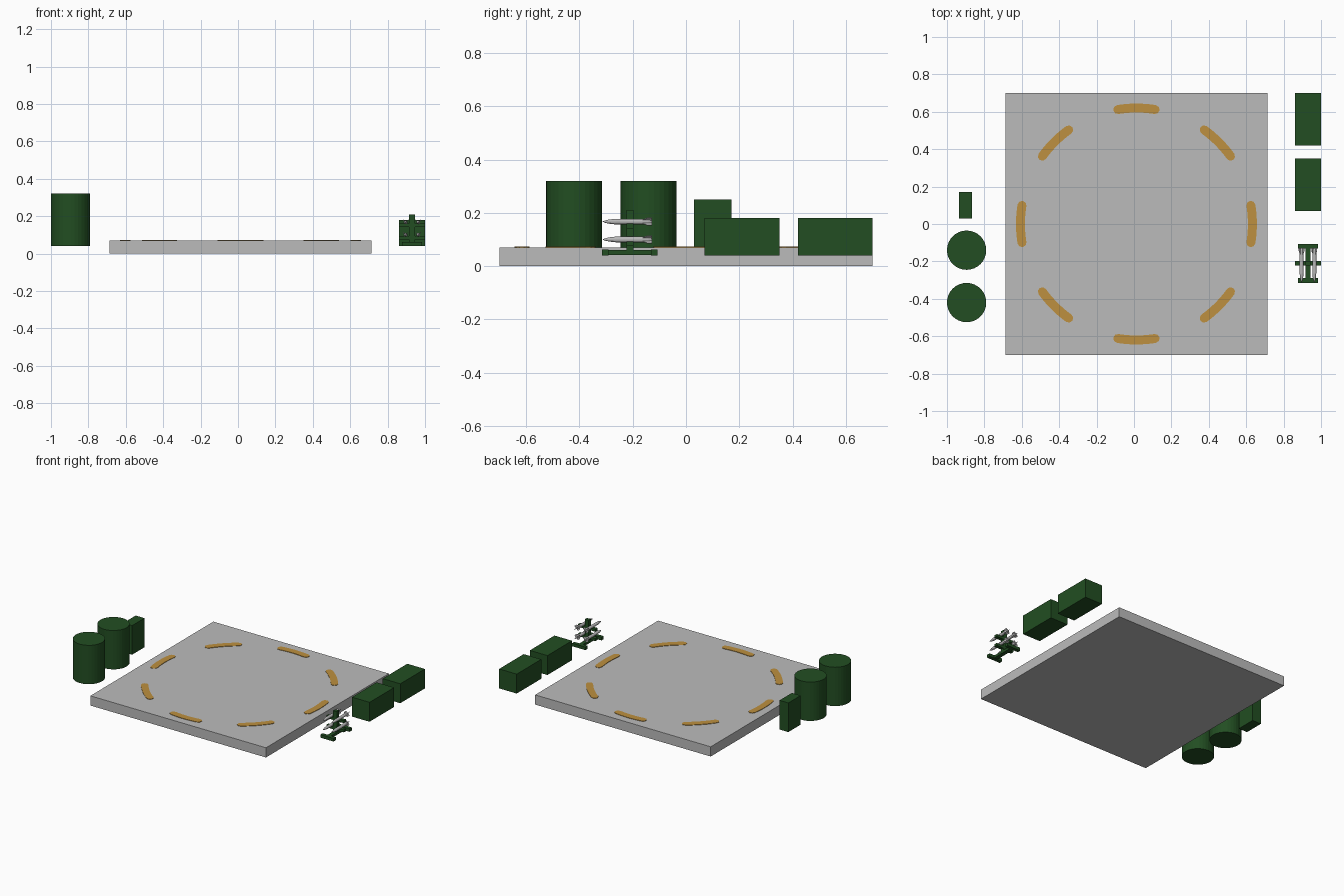
import bpy, bmesh, math
from mathutils import Matrix, Vector

if "Cube" in bpy.data.objects:
    bpy.data.objects.remove(bpy.data.objects["Cube"])


def material(name, rgb):
    m = bpy.data.materials.new(name)
    m.diffuse_color = (*rgb, 1)
    m.use_nodes = True
    m.node_tree.nodes["Principled BSDF"].inputs["Base Color"].default_value = m.diffuse_color
    return m


GREY = material("concrete_grey", (0.5, 0.5, 0.5))
GREEN = material("army_green", (0.016, 0.076, 0.016))
AMBER = material("amber_paint", (0.51, 0.28, 0.05))
SILVER = material("missile_silver", (0.5, 0.5, 0.5))


def finish(name, bm, mat):
    bmesh.ops.recalc_face_normals(bm, faces=bm.faces)
    mesh = bpy.data.meshes.new(name)
    bm.to_mesh(mesh)
    bm.free()
    mesh.materials.append(mat)
    ob = bpy.data.objects.new(name, mesh)
    bpy.context.collection.objects.link(ob)
    return ob


def add_box(bm, lo, hi):
    lo, hi = Vector(lo), Vector(hi)
    mat = Matrix.Translation((lo + hi) / 2) @ Matrix.Diagonal((*(hi - lo), 1))
    bmesh.ops.create_cube(bm, size=1, matrix=mat)


def box(name, lo, hi, mat):
    bm = bmesh.new()
    add_box(bm, lo, hi)
    return finish(name, bm, mat)


# landing pad
CX = 0.013
box("landing_pad", (CX - 0.7, -0.7, 0), (CX + 0.7, 0.7, 0.07), GREY)


# ring of painted dashes with rounded ends
def dash(name, angle, radius=0.62, half_w=0.024, half_a=math.radians(9.3)):
    pts = []
    n = 10
    for i in range(n + 1):
        a = angle - half_a + 2 * half_a * i / n
        pts.append((a, radius + half_w))
    for i in range(1, 4):
        t = math.pi * i / 4
        pts.append((angle + half_a + math.sin(t) * half_w / radius, radius + math.cos(t) * half_w))
    for i in range(n + 1):
        a = angle + half_a - 2 * half_a * i / n
        pts.append((a, radius - half_w))
    for i in range(1, 4):
        t = math.pi * i / 4
        pts.append((angle - half_a - math.sin(t) * half_w / radius, radius - math.cos(t) * half_w))
    bm = bmesh.new()
    vs = [bm.verts.new((CX + r * math.cos(a), r * math.sin(a), 0.069)) for a, r in pts]
    face = bm.faces.new(vs)
    ext = bmesh.ops.extrude_face_region(bm, geom=[face])
    top = [g for g in ext["geom"] if isinstance(g, bmesh.types.BMVert)]
    bmesh.ops.translate(bm, verts=top, vec=(0, 0, 0.004))
    finish(name, bm, AMBER)


for k in range(8):
    dash(f"painted_dash_{k + 1}", k * math.pi / 4)

# fuel drums and supply crates beside the pad
for k, y in enumerate((-0.14, -0.42)):
    bm = bmesh.new()
    bmesh.ops.create_cone(bm, cap_ends=True, segments=32, radius1=0.105, radius2=0.105,
                          depth=0.28, matrix=Matrix.Translation((-0.895, y, 0.18)))
    finish(f"fuel_drum_{k + 1}", bm, GREEN)
box("small_crate", (-0.935, 0.03, 0.04), (-0.865, 0.17, 0.25), GREEN)
for k, y in enumerate((0.07, 0.42)):
    box(f"long_crate_{k + 1}", (0.86, y, 0.04), (1.0, y + 0.28, 0.18), GREEN)

# missile rack: I-shaped foot, post and two arms
RX, RY = 0.93, -0.21
bm = bmesh.new()
add_box(bm, (RX - 0.014, -0.315, 0.042), (RX + 0.014, -0.107, 0.06))
for y in (-0.315, -0.132):
    add_box(bm, (RX - 0.053, y, 0.04), (RX + 0.053, y + 0.025, 0.062))
add_box(bm, (RX - 0.015, RY - 0.0125, 0.045), (RX + 0.015, RY + 0.0125, 0.21))
for z in (0.084, 0.151):
    add_box(bm, (RX - 0.07, RY - 0.0125, z - 0.009), (RX + 0.07, RY + 0.0125, z + 0.009))
finish("missile_rack", bm, GREEN)


# missiles: revolved body pointing forward with four tail fins
def missile(name, x, z):
    bm = bmesh.new()
    profile = [(0, -0.314), (0.004, -0.305), (0.008, -0.288), (0.0105, -0.265),
               (0.0105, -0.14), (0.007, -0.127), (0, -0.127)]
    vs = [bm.verts.new((r, y, 0)) for r, y in profile]
    edges = [bm.edges.new(p) for p in zip(vs, vs[1:])]
    bmesh.ops.spin(bm, geom=vs + edges, cent=(0, 0, 0), axis=(0, 1, 0),
                   angle=2 * math.pi, steps=12)
    bmesh.ops.remove_doubles(bm, verts=bm.verts, dist=0.0002)
    for k in range(4):
        rot = Matrix.Rotation(math.pi / 4 + k * math.pi / 2, 4, 'Y')
        lo = [(0.006, -0.17), (0.02, -0.145), (0.02, -0.127), (0.006, -0.127)]
        sides = [[bm.verts.new(rot @ Vector((r, y, t))) for r, y in lo] for t in (-0.0015, 0.0015)]
        for s in sides:
            bm.faces.new(s)
        for i in range(4):
            j = (i + 1) % 4
            bm.faces.new((sides[0][i], sides[0][j], sides[1][j], sides[1][i]))
    bmesh.ops.translate(bm, verts=bm.verts, vec=(x, 0, z))
    finish(name, bm, SILVER)


n = 0
for z in (0.1, 0.167):
    for side in (-1, 1):
        n += 1
        missile(f"missile_{n}", RX + side * 0.034, z)
